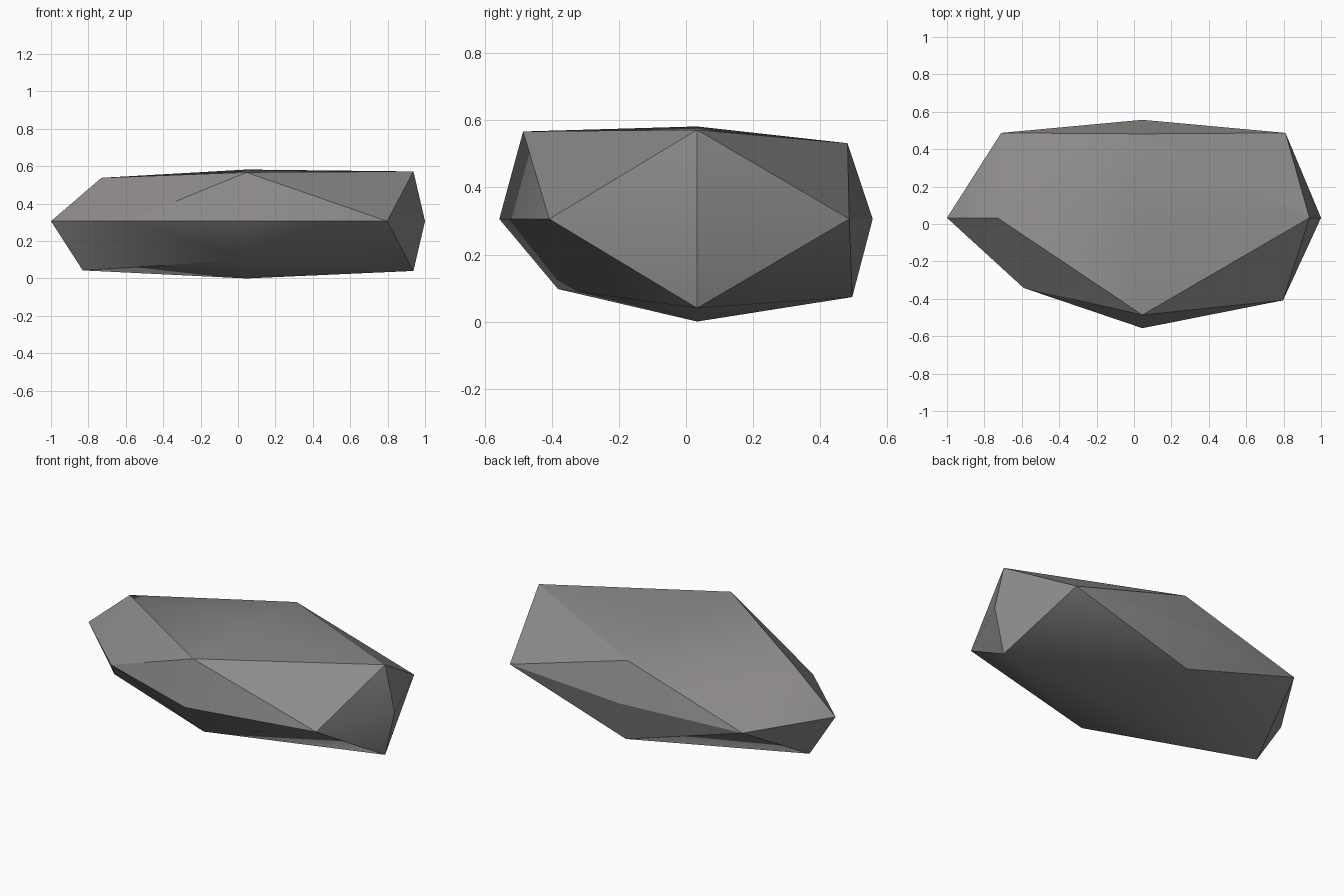
import bpy, bmesh, math

if "Cube" in bpy.data.objects:
    bpy.data.objects.remove(bpy.data.objects["Cube"])

# Rock: an octahedron split once, with every point pushed to its own place.
# Middle of the rock, and (along, out) offsets per direction.
CX, CY, CZ = 0.045, 0.033, 0.306

points = {
    # six tips
    (1, 0, 0): (1.0, CY, CZ), (-1, 0, 0): (-1.0, CY, CZ),
    (0, 1, 0): (CX, 0.557, CZ), (0, -1, 0): (CX, -0.557, CZ),
    (0, 0, 1): (CX, CY, 0.582), (0, 0, -1): (CX, CY, 0.0),
    # ring around the waist
    (1, 1, 0): (0.81, 0.487, CZ), (1, -1, 0): (0.797, -0.408, CZ),
    (-1, 1, 0): (-0.71, 0.487, CZ), (-1, -1, 0): (-0.59, -0.342, CZ),
    # left and right shoulders
    (1, 0, 1): (0.938, CY, 0.572), (1, 0, -1): (0.938, CY, 0.04),
    (-1, 0, 1): (-0.73, CY, 0.538), (-1, 0, -1): (-0.83, CY, 0.043),
    # front and back shoulders
    (0, 1, 1): (CX, 0.482, 0.532), (0, 1, -1): (CX, 0.496, 0.073),
    (0, -1, 1): (CX, -0.486, 0.567), (0, -1, -1): (CX, -0.382, 0.097),
}

bm = bmesh.new()
v = {key: bm.verts.new(co) for key, co in points.items()}

# four triangles in each of the eight octants
for sx in (1, -1):
    for sy in (1, -1):
        for sz in (1, -1):
            x, y, z = v[sx, 0, 0], v[0, sy, 0], v[0, 0, sz]
            xy, yz, xz = v[sx, sy, 0], v[0, sy, sz], v[sx, 0, sz]
            for tri in ((x, xy, xz), (y, yz, xy), (z, xz, yz), (xy, yz, xz)):
                bm.faces.new(tri if sx * sy * sz > 0 else tri[::-1])
bmesh.ops.recalc_face_normals(bm, faces=bm.faces)

mesh = bpy.data.meshes.new("rock")
bm.to_mesh(mesh)
bm.free()
rock = bpy.data.objects.new("rock", mesh)
bpy.context.collection.objects.link(rock)

# warm stone grey
stone = bpy.data.materials.new("stone grey")
stone.diffuse_color = (0.27, 0.26, 0.255, 1)
stone.use_nodes = True
stone.node_tree.nodes["Principled BSDF"].inputs["Base Color"].default_value = stone.diffuse_color
mesh.materials.append(stone)

# soft shading over shallow folds, crisp at the strong ones
bpy.context.view_layer.objects.active = rock
rock.select_set(True)
bpy.ops.object.shade_smooth_by_angle(angle=math.radians(30))
